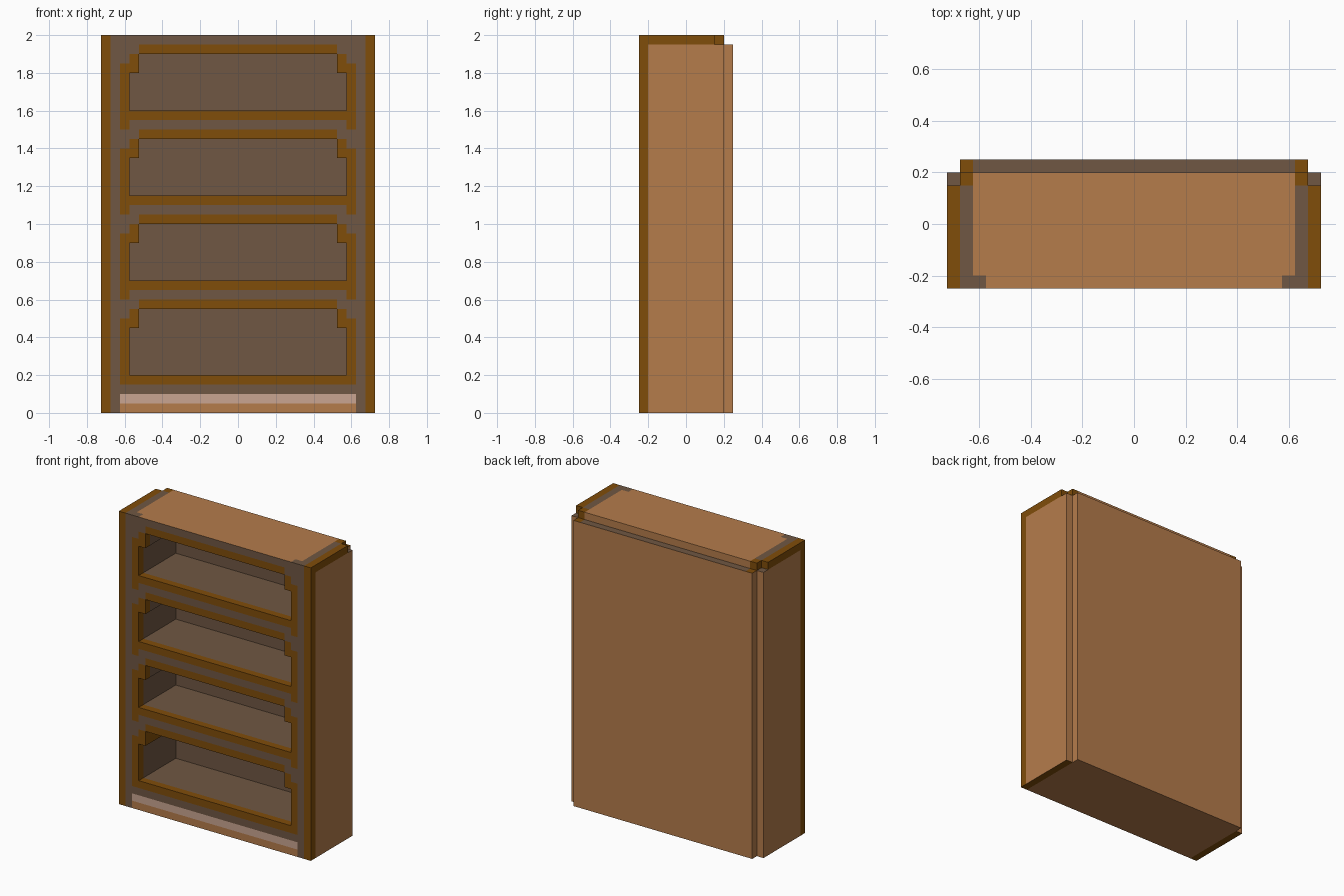
import bpy, bmesh
from mathutils import Vector

if "Cube" in bpy.data.objects:
    bpy.data.objects.remove(bpy.data.objects["Cube"])


def linear(c):
    c /= 255
    return c / 12.92 if c <= 0.04045 else ((c + 0.055) / 1.055) ** 2.4


# Flat colours
PALETTE = [("golden_trim", (128, 77, 10)), ("grey_brown", (112, 87, 67)),
           ("light_wood", (181, 124, 75)), ("pale_wood", (202, 165, 145))]
MATS = []
for name, rgb in PALETTE:
    m = bpy.data.materials.new(name)
    m.diffuse_color = [linear(c) for c in rgb] + [1]
    m.use_nodes = True
    m.node_tree.nodes["Principled BSDF"].inputs["Base Color"].default_value = m.diffuse_color
    MATS.append(m)
GOLD, GREY, WOOD, PALE = range(4)
DIRS = {"left": (-1, 0, 0), "right": (1, 0, 0), "front": (0, -1, 0),
        "back": (0, 1, 0), "top": (0, 0, 1), "bottom": (0, 0, -1)}


def box(x, y, z, colour, mirror=False, **paint):
    """Box from axis ranges; paint recolours the faces of a direction."""
    out = [(x, y, z, colour, paint)]
    if mirror:
        swap = {"left": "right", "right": "left"}
        flipped = {swap.get(k, k): v for k, v in paint.items()}
        out.append(((-x[1], -x[0]), y, z, colour, flipped))
    return out


def part(name, *groups):
    bm = bmesh.new()
    for x, y, z, colour, paint in sum(groups, []):
        verts = bmesh.ops.create_cube(bm, size=1)["verts"]
        for v in verts:
            v.co = Vector([(r[0] + r[1]) / 2 + c * (r[1] - r[0])
                           for r, c in zip((x, y, z), v.co)])
        faces = {f for v in verts for f in v.link_faces}
        for f in faces:
            f.normal_update()
            f.material_index = colour
            for d, c in paint.items():
                if f.normal.dot(Vector(DIRS[d])) > 0.9:
                    f.material_index = c
    me = bpy.data.meshes.new(name)
    bm.to_mesh(me)
    bm.free()
    for m in MATS:
        me.materials.append(m)
    ob = bpy.data.objects.new(name, me)
    bpy.context.collection.objects.link(ob)


FRONT, INSIDE = (-.25, -.20), (-.20, .15)
OPENINGS = [(.20, .55), (.70, 1.0), (1.15, 1.45), (1.60, 1.90)]
JAMB_FOOT = [.15, .60, 1.05, 1.50]

# Outer sides with golden front edge and stepped cap
part("side_panels",
     box((.675, .725), (-.20, .20), (0, 1.95), WOOD, True, top=GREY, bottom=GOLD),
     box((.675, .725), FRONT, (0, 2), GOLD, True),
     box((.675, .725), INSIDE, (1.95, 2), GOLD, True))

# Inner side walls
part("inner_walls",
     box((.625, .675), INSIDE, (0, 2), WOOD, True, top=GREY),
     box((.625, .675), (.15, .20), (0, 1.95), WOOD, True),
     box((.625, .675), (.15, .20), (1.95, 2), GOLD, True),
     box((.575, .625), INSIDE, (0, 2), WOOD, True, left=GREY))

# Back lining and outer back panel
part("back_lining", box((-.625, .625), (.15, .20), (0, 2), WOOD, front=GREY))
part("back_panel",
     box((-.625, .625), (.20, .25), (0, 1.95), WOOD, top=GREY),
     box((.625, .675), (.20, .25), (0, 1.95), WOOD, True, top=GOLD))

# Shelf boards between the openings
levels = [0] + [z for o in OPENINGS for z in o] + [2]
for i, (lo, hi) in enumerate(zip(levels[::2], levels[1::2])):
    part(f"shelf_{i + 1}", box((-.575, .575), INSIDE, (lo, hi), GREY,
                               bottom=WOOD if i == 0 else GREY,
                               top=WOOD if i == 4 else GREY))

for i, ((lo, hi), foot) in enumerate(zip(OPENINGS, JAMB_FOOT)):
    # Corner brackets running back along the shelf
    part(f"corner_brackets_{i + 1}",
         box((.525, .575), INSIDE, (hi - .10, hi), GREY, True,
             left=GOLD if i == 0 else GREY, right=GREY))
    # Golden trim round the opening
    part(f"opening_trim_{i + 1}",
         box((-.575, .575), FRONT, (lo - .05, lo), GOLD),
         box((.575, .625), FRONT, (foot, hi - .05), GOLD, True),
         box((.525, .575), FRONT, (hi - .10, hi), GOLD, True),
         box((-.525, .525), FRONT, (hi, hi + .05), GOLD))
    # Rail above the opening
    above = OPENINGS[i + 1][0] - .05 if i < 3 else 2
    jamb_top = JAMB_FOOT[i + 1] if i < 3 else 2
    top = WOOD if i == 3 else GREY
    rail = [box((.525, .575), FRONT, (hi, hi + .05), GREY, True),
            box((.575, .625), FRONT, (hi - .05, jamb_top), GREY, True)]
    if above > hi + .051:
        rail.append(box((-.575, .575), FRONT, (hi + .05, above), GREY, top=top))
    part(f"front_rail_{i + 1}", *rail)

# Grey stiles and bottom rail of the face frame
part("front_stiles", box((.625, .675), FRONT, (0, 2), GREY, True, bottom=WOOD))
part("bottom_rail", box((-.625, .625), FRONT, (.10, .15), GREY))

# Two-tone plinth
part("plinth",
     box((-.625, .625), FRONT, (0, .05), WOOD),
     box((-.625, .625), FRONT, (.05, .10), PALE))
